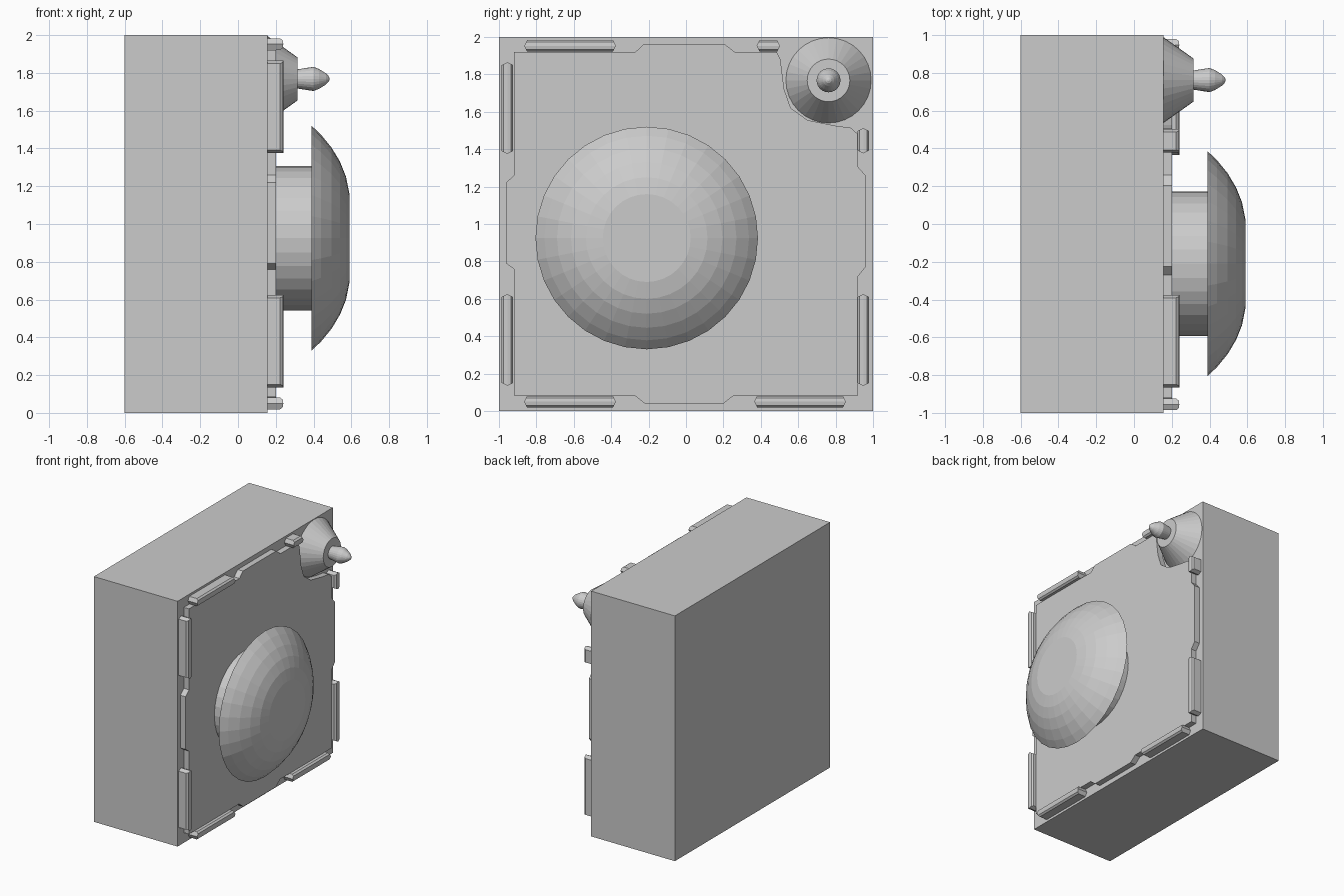
import bpy, bmesh
from math import cos, sin, pi
from mathutils import Vector

if "Cube" in bpy.data.objects:
    bpy.data.objects.remove(bpy.data.objects["Cube"])

FACE = 0.155  # x of the housing's front surface


def make_object(name, bm):
    bmesh.ops.recalc_face_normals(bm, faces=bm.faces)
    mesh = bpy.data.meshes.new(name)
    bm.to_mesh(mesh)
    bm.free()
    ob = bpy.data.objects.new(name, mesh)
    bpy.context.collection.objects.link(ob)
    return ob


def prism(name, outline, x0, x1):
    """Extrude a (y, z) outline along x."""
    bm = bmesh.new()
    a = [bm.verts.new((x0, y, z)) for y, z in outline]
    b = [bm.verts.new((x1, y, z)) for y, z in outline]
    n = len(a)
    for i in range(n):
        j = (i + 1) % n
        bm.faces.new((a[i], a[j], b[j], b[i]))
    bm.faces.new(a)
    bm.faces.new(b)
    return make_object(name, bm)


def lathe(name, profile, cy, cz, n=32):
    """Revolve (x, radius) points about the x direction, capping the ends."""
    bm = bmesh.new()
    rings = [[bm.verts.new((x, cy + r * cos(2 * pi * i / n), cz + r * sin(2 * pi * i / n)))
              for i in range(n)] for x, r in profile]
    for a, b in zip(rings, rings[1:]):
        for i in range(n):
            j = (i + 1) % n
            bm.faces.new((a[i], a[j], b[j], b[i]))
    bm.faces.new(rings[0])
    bm.faces.new(rings[-1])
    return make_object(name, bm)


def bar(name, cy, cz, length, vertical):
    """Rounded rail with slightly pointed ends, standing on the face."""
    section = [(-.031, 0), (-.031, .068), (-.02, .082), (0, .085),
               (.02, .082), (.031, .068), (.031, 0), (0, 0)]
    bm = bmesh.new()
    ends = []
    for s in (-1, 1):
        ring = []
        for w, h in section:
            t = s * (length / 2 - 0.5 * abs(w))
            y, z = (w, t) if vertical else (t, w)
            ring.append(bm.verts.new((FACE + h, cy + y, cz + z)))
        ends.append(ring)
    a, b = ends
    for i in range(8):
        j = (i + 1) % 8
        bm.faces.new((a[i], a[j], b[j], b[i]))
    for r in ends:
        bm.faces.new((r[0], r[1], r[2], r[3], r[7]))
        bm.faces.new((r[3], r[4], r[5], r[6], r[7]))
    return make_object(name, bm)


# Housing block
prism("housing", [(-1, 0), (1, 0), (1, 2), (-1, 2)], -0.6, FACE)

# Cover plate with edge tabs and a scooped corner around the spike
plate = [(-.92, .083), (-.275, .083), (-.22, .04), (.20, .04), (.255, .083), (.92, .083),
         (.92, .72), (.96, .77), (.96, 1.26), (.92, 1.305),
         (.92, 1.48), (.88, 1.515), (.80, 1.525), (.65, 1.555), (.56, 1.62), (.525, 1.72),
         (.505, 1.88), (.485, 1.92),
         (.26, 1.92), (.205, 1.963), (-.225, 1.963), (-.27, 1.92), (-.92, 1.92),
         (-.92, 1.26), (-.963, 1.22), (-.963, .79), (-.92, .76)]
prism("cover_plate", plate, FACE, 0.202)

# Edge rails: long ones, plus the short ones beside the spike
rails = [(-.955, .38, .49, True), (-.955, 1.62, .49, True), (.948, .38, .49, True),
         (.948, 1.445, .135, True),
         (-.62, .05, .49, False), (.61, .05, .49, False), (-.62, 1.952, .49, False),
         (.44, 1.952, .125, False)]
for k, r in enumerate(rails):
    bar(f"edge_rail_{k + 1}", *r)

# Push button: stem and domed cap
lathe("button_stem", [(0.19, .383), (0.40, .383)], -.21, .925)
lathe("button_cap", [(0.39, .595), (.44, .547), (.495, .48), (.54, .405),
                     (.572, .325), (.59, .235)], -.21, .925)

# Corner spike on a conical base
lathe("spike_base", [(FACE, .228), (.315, .114)], .762, 1.768)
lathe("spike_tip", [(.31, .05), (.40, .064), (.43, .052), (.465, .03), (.48, .015), (.485, .004)],
      .762, 1.768, 24)
